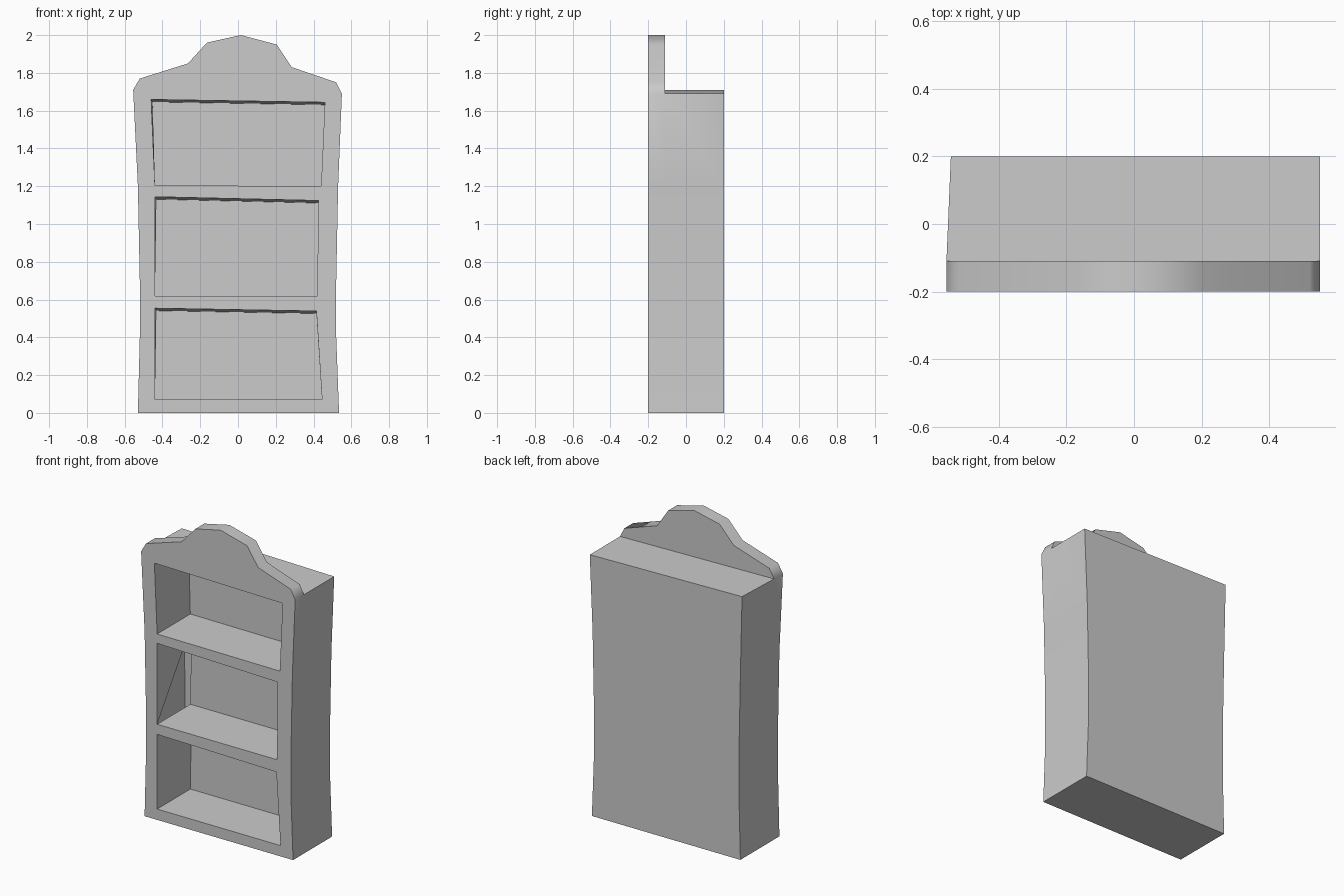
import bpy, bmesh, math
from mathutils import Vector

cube = bpy.data.objects.get("Cube")
if cube:
    bpy.data.objects.remove(cube, do_unlink=True)

FRONT, CREST_BACK, BACK, RECESS_BACK = -0.2, -0.11, 0.2, 0.14

grey = bpy.data.materials.new("plain_grey")
grey.use_nodes = True
colour = (0.6, 0.6, 0.6, 1)
grey.diffuse_color = colour
grey.node_tree.nodes["Principled BSDF"].inputs["Base Color"].default_value = colour


def make_object(name, bm):
    bmesh.ops.recalc_face_normals(bm, faces=bm.faces)
    mesh = bpy.data.meshes.new(name)
    bm.to_mesh(mesh)
    bm.free()
    mesh.materials.append(grey)
    obj = bpy.data.objects.new(name, mesh)
    bpy.context.collection.objects.link(obj)
    return obj


def extrude_to(bm, face, y):
    """Extrude a face along y and return the new end face."""
    result = bmesh.ops.extrude_face_region(bm, geom=[face])["geom"]
    end = next(g for g in result if isinstance(g, bmesh.types.BMFace))
    for v in end.verts:
        v.co.y = y
    return end


# Wavy outline: right side going up, scalloped crest, left side going down
right_side = [(-0.53, 0), (-0.52, 0.4), (-0.52, 0.7), (-0.53, 1.2), (-0.555, 1.71)]
crest = [(-0.52, 1.77), (-0.265, 1.85), (-0.165, 1.96), (0.015, 2.0),
         (0.205, 1.95), (0.285, 1.83), (0.52, 1.75)]
left_side = [(0.55, 1.69), (0.53, 1.2), (0.52, 0.7), (0.52, 0.4), (0.535, 0)]

# Cabinet: thin board with crest, then only the lower part carries on to the back
bm = bmesh.new()
front = bm.faces.new([bm.verts.new((x, FRONT, z)) for x, z in right_side + crest + left_side])
board_back = extrude_to(bm, front, CREST_BACK)
bm.faces.ensure_lookup_table()
if not any(f for f in bm.faces if all(abs(v.co.y - FRONT) < 1e-5 for v in f.verts)):
    bm.faces.new([v for v in bm.verts if abs(v.co.y - FRONT) < 1e-5])


def corner(x, z):
    return min(board_back.verts, key=lambda v: (v.co - Vector((x, CREST_BACK, z))).length)


bmesh.utils.face_split(board_back, corner(*right_side[-1]), corner(*left_side[0]))
lower = next(f for f in bm.faces
             if all(abs(v.co.y - CREST_BACK) < 1e-5 for v in f.verts)
             and any(v.co.z < 0.01 for v in f.verts))
back = extrude_to(bm, lower, BACK)
# The swallowed inner face must not stay inside the body
inner = [f for f in bm.faces if all(abs(v.co.y - CREST_BACK) < 1e-5 for v in f.verts)
         and any(v.co.z < 0.01 for v in f.verts)]
bmesh.ops.delete(bm, geom=inner, context="FACES_ONLY")
# The back tapers a little at its upper right corner
min(back.verts, key=lambda v: v.co.x - v.co.z).co.x += 0.013
cabinet = make_object("bookcase_cabinet", bm)

# Three open compartments: lower right, lower left, upper left, upper right
compartments = {
    "lower": [(-0.44, 0.07), (0.445, 0.07), (0.415, 0.54), (-0.44, 0.555)],
    "middle": [(-0.44, 0.62), (0.42, 0.62), (0.425, 1.125), (-0.44, 1.145)],
    "upper": [(-0.44, 1.205), (0.44, 1.2), (0.46, 1.645), (-0.46, 1.66)],
}
bpy.context.view_layer.objects.active = cabinet
for name, corners in compartments.items():
    bm = bmesh.new()
    face = bm.faces.new([bm.verts.new((x, FRONT, z)) for x, z in corners])
    end = extrude_to(bm, face, RECESS_BACK)
    if not any(all(abs(v.co.y - FRONT) < 1e-5 for v in f.verts) for f in bm.faces):
        bm.faces.new([v for v in bm.verts if v.co.y < 0])
    # Ceilings sink slightly toward the back
    for v in sorted(end.verts, key=lambda v: v.co.z)[2:]:
        v.co.z -= 0.014
        if v.co.x < 0:
            v.co.x += 0.008
    # Push the mouth just past the front so the cut is clean
    for v in bm.verts:
        if v.co.y < 0:
            v.co.y -= 0.02
    cutter = make_object(name + "_compartment_cutter", bm)
    cutter.hide_render = True
    cut = cabinet.modifiers.new(name + "_compartment", "BOOLEAN")
    cut.operation = "DIFFERENCE"
    cut.solver = "EXACT"
    cut.object = cutter
    bpy.ops.object.modifier_apply(modifier=cut.name)
    bpy.data.objects.remove(cutter, do_unlink=True)

# Soft shading along the curved sides and crest, sharp corners elsewhere
bpy.ops.object.select_all(action="DESELECT")
cabinet.select_set(True)
bpy.ops.object.shade_smooth_by_angle(angle=math.radians(50))
